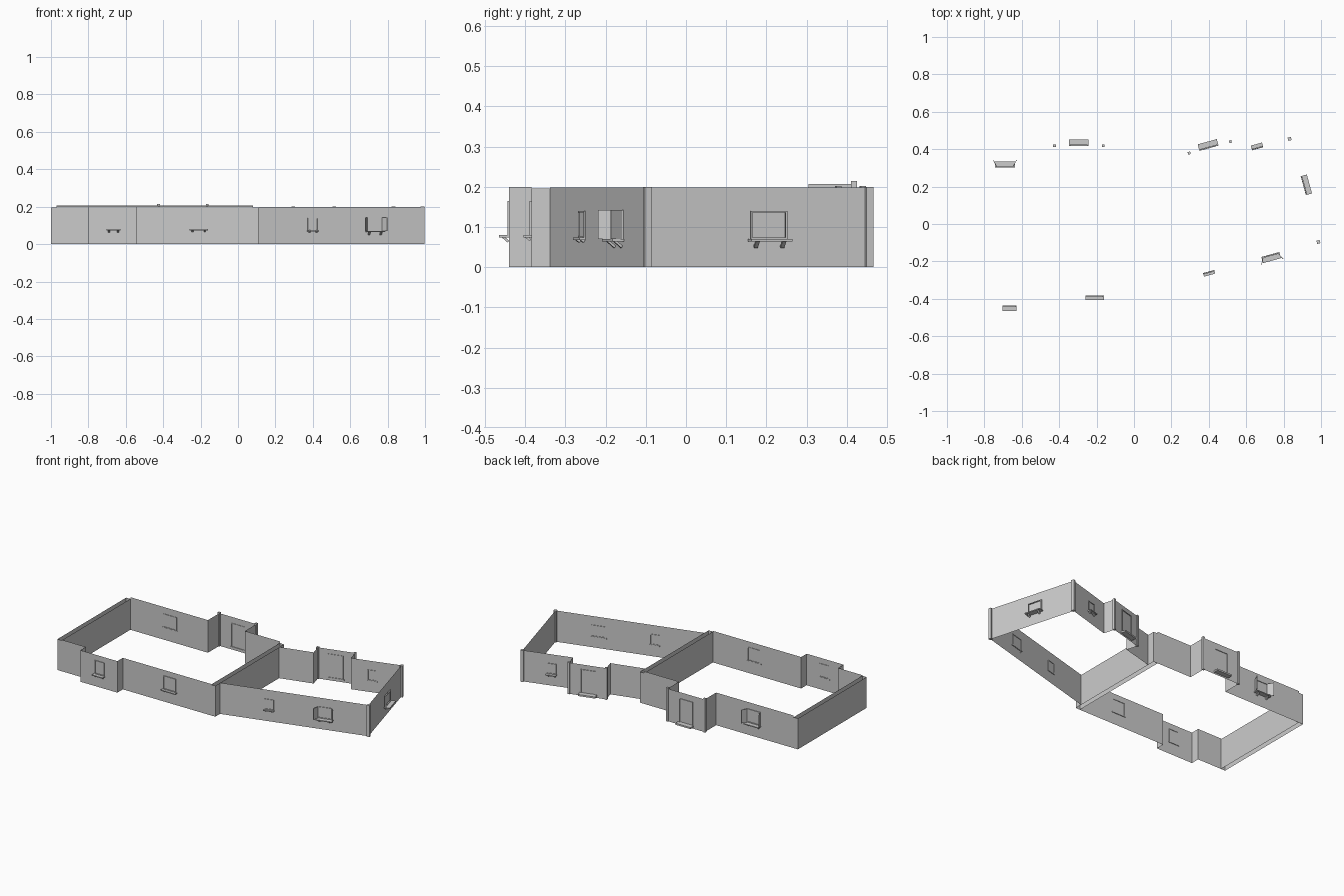
import bpy, bmesh, math
from mathutils import Matrix, Vector

cube = bpy.data.objects.get("Cube")
if cube:
    bpy.data.objects.remove(cube, do_unlink=True)

grey = bpy.data.materials.new("plain_grey")
grey.use_nodes = True
grey.diffuse_color = (0.6, 0.6, 0.6, 1)
grey.node_tree.nodes["Principled BSDF"].inputs["Base Color"].default_value = (0.6, 0.6, 0.6, 1)


def finish(name, bm, place=None):
    mesh = bpy.data.meshes.new(name)
    bm.to_mesh(mesh)
    bm.free()
    mesh.materials.append(grey)
    obj = bpy.data.objects.new(name, mesh)
    if place:
        obj.matrix_world = place
    bpy.context.collection.objects.link(obj)
    return obj


def wall(name, plan, height, closed=False):
    """Thin upright sheet along a counter-clockwise plan."""
    bm = bmesh.new()
    low = [bm.verts.new((x, y, 0)) for x, y in plan]
    top = [bm.verts.new((x, y, height)) for x, y in plan]
    n = len(plan)
    for i in range(n if closed else n - 1):
        j = (i + 1) % n
        bm.faces.new((low[i], low[j], top[j], top[i]))
    return finish(name, bm)


def box(bm, lo, hi, turn=None):
    lo, hi = Vector(lo), Vector(hi)
    m = Matrix.Translation((lo + hi) / 2) @ Matrix.Diagonal((*(hi - lo), 1))
    bmesh.ops.create_cube(bm, size=1, matrix=turn @ m if turn else m)


def add_frame(bm, half, z0, z1, bar=0.004):
    for s in (-1, 1):
        x = s * half
        box(bm, (x - bar / 2, -0.004, z0), (x + bar / 2, 0.003, z1))
    box(bm, (-half, -0.004, z1 - bar), (half, 0.003, z1))
    box(bm, (-half, -0.004, z0), (half, 0.003, z0 + bar))


def placed(x, y, degrees):
    return Matrix.Translation((x, y, 0)) @ Matrix.Rotation(math.radians(degrees), 4, "Z")


def window(name, x, y, angle, width, depth, z0, z1, shutters=False):
    """Frame, sill and slanted brackets; outward is local -y."""
    bm = bmesh.new()
    half = width / 2
    add_frame(bm, half * 0.85, z0, z1)
    box(bm, (-half, -depth, z0 - 0.006), (half, 0.004, z0))
    for s in (-1, 1):
        lean = (Matrix.Translation((s * half * 0.65, -0.002, z0 - depth * 0.65))
                @ Matrix.Rotation(math.radians(-40), 4, "X"))
        box(bm, (-0.005, -depth * 0.8, -0.003), (0.005, 0, 0.003), lean)
        if shutters:
            swing = (Matrix.Translation((s * half * 0.85, -0.004, 0))
                     @ Matrix.Rotation(math.radians(s * 28), 4, "Z"))
            box(bm, (-0.0015, -0.038, z0), (0.0015, 0, z1), swing)
    finish(name, bm, placed(x, y, angle))


def door(name, x, y, angle):
    bm = bmesh.new()
    add_frame(bm, 0.045, 0.012, 0.168)
    box(bm, (-0.053, -0.032, 0.01), (0.053, 0.004, 0.02))
    finish(name, bm, placed(x, y, angle))


def post(name, x, y, angle, size, height):
    bm = bmesh.new()
    h = size / 2
    box(bm, (-h, -h, 0), (h, h, height))
    finish(name, bm, placed(x, y, angle))


# Left room walls, each with a projecting bay
wall("left_room_front_wall", [(-0.97, -0.385), (-0.8, -0.385), (-0.8, -0.44),
                              (-0.54, -0.44), (-0.54, -0.385), (0.08, -0.385)], 0.2)
wall("left_room_back_wall", [(0.08, 0.305), (-0.165, 0.305), (-0.165, 0.42),
                             (-0.425, 0.42), (-0.425, 0.305), (-0.97, 0.305)], 0.207)

# Hollow double walls: left end and party wall
for name, x0, x1 in (("left_end_wall", -1, -0.97), ("party_wall", 0.08, 0.11)):
    wall(name, [(x0, -0.385), (x1, -0.385), (x1, 0.305), (x0, 0.305)], 0.196, True)

# Right room walls, turned in plan
wall("right_room_wall", [(0.11, -0.338), (0.985, -0.097), (0.83, 0.455), (0.535, 0.37),
                         (0.515, 0.44), (0.295, 0.38), (0.315, 0.31), (0.11, 0.256)], 0.198)

# Corner posts and bay posts
TURN = 15.4
post("front_corner_post", 0.986, -0.096, TURN, 0.018, 0.2)
post("back_corner_post", 0.832, 0.455, TURN, 0.018, 0.2)
for x in (-0.425, -0.165):
    post("left_bay_post", x, 0.418, 0, 0.014, 0.214)
for x, y in ((0.295, 0.379), (0.515, 0.44)):
    post("right_bay_post", x, y, TURN, 0.014, 0.202)

# Windows
window("front_bay_window", -0.665, -0.44, 0, 0.075, 0.025, 0.08, 0.165)
window("front_left_window", -0.21, -0.385, 0, 0.1, 0.02, 0.08, 0.165)
window("front_small_window", 0.4, -0.258, TURN, 0.062, 0.016, 0.074, 0.14)
window("front_shutter_window", 0.73, -0.167, TURN, 0.1, 0.03, 0.07, 0.142, True)
window("right_window", 0.909, 0.206, 90 + TURN, 0.105, 0.03, 0.07, 0.14)
window("back_right_window", 0.66, 0.406, 180 + TURN, 0.062, 0.022, 0.074, 0.14)
window("back_shutter_window", -0.69, 0.305, 180, 0.105, 0.03, 0.08, 0.165, True)

# Bay doors with steps
door("left_bay_door", -0.295, 0.42, 180)
door("right_bay_door", 0.4, 0.409, 180 + TURN)
